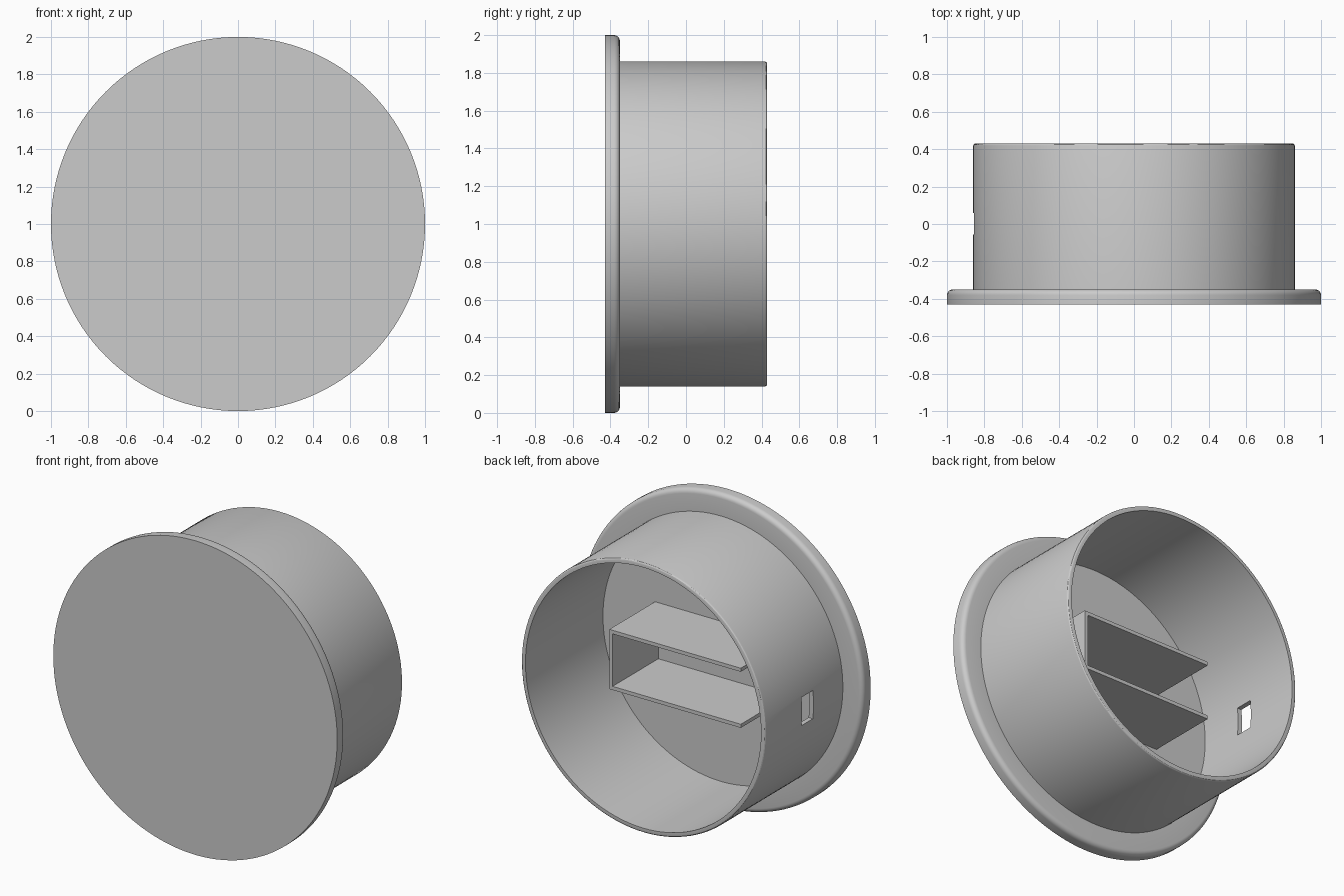
import bpy, bmesh, math
from mathutils import Matrix, Vector

if "Cube" in bpy.data.objects:
    bpy.data.objects.remove(bpy.data.objects["Cube"], do_unlink=True)

grey = bpy.data.materials.new("plain_grey")
grey.use_nodes = True
colour = (0.6, 0.6, 0.6, 1)
grey.diffuse_color = colour
grey.node_tree.nodes["Principled BSDF"].inputs["Base Color"].default_value = colour


def add_object(name, bm):
    bmesh.ops.recalc_face_normals(bm, faces=bm.faces)
    mesh = bpy.data.meshes.new(name)
    bm.to_mesh(mesh)
    bm.free()
    mesh.materials.append(grey)
    obj = bpy.data.objects.new(name, mesh)
    bpy.context.collection.objects.link(obj)
    return obj


def fillet(radius, y, size, steps=5):
    """Quarter-round corner at (radius, y), running from the side to the back."""
    angles = [math.pi / 2 * i / steps for i in range(steps + 1)]
    return [(radius - size + size * math.cos(a), y - size + size * math.sin(a))
            for a in angles]


def lathe(name, profile, sides=128):
    """Spin a (radius, y) profile about the y axis through the cap's centre."""
    bm = bmesh.new()
    verts = [bm.verts.new((r, y, 1)) for r, y in profile]
    edges = [bm.edges.new(pair) for pair in zip(verts, verts[1:])]
    bmesh.ops.spin(bm, geom=verts + edges, cent=(0, 0, 1), axis=(0, 1, 0),
                   angle=math.tau, steps=sides)
    bmesh.ops.remove_doubles(bm, verts=bm.verts, dist=0.0001)
    return add_object(name, bm)


def box(name, low, high):
    low, high = Vector(low), Vector(high)
    bm = bmesh.new()
    bmesh.ops.create_cube(bm, size=1, matrix=Matrix.Translation((low + high) / 2)
                          @ Matrix.Diagonal((*(high - low), 1)))
    return add_object(name, bm)


# Hollow cap: flat front disc, rounded flange, tube wall and inner floor
FRONT, FLOOR, BACK = -0.43, -0.35, 0.43
cap = lathe("cap_body", [(0, FRONT), (1, FRONT)] + fillet(1, FLOOR, 0.03)
            + [(0.86, FLOOR)] + fillet(0.86, BACK, 0.012, 3)
            + [(0.83, BACK), (0.83, FLOOR), (0, FLOOR)])

# Small rectangular slot through the side wall
cutter = box("slot_cutter", (-1, -0.055, 0.91), (-0.7, 0.06, 1.09))
cutter.hide_render = True
cut = cap.modifiers.new("slot", "BOOLEAN")
cut.operation = "DIFFERENCE"
cut.solver = "EXACT"
cut.object = cutter
bpy.context.view_layer.objects.active = cap
cap.select_set(True)
bpy.ops.object.modifier_apply(modifier=cut.name)
bpy.data.objects.remove(cutter, do_unlink=True)
bpy.ops.object.shade_smooth_by_angle(angle=math.radians(30))

# U-shaped bracket standing on the inner floor, open towards the slot
bm = bmesh.new()
half, rise, wall = 0.463, 0.19, 0.023
outline = [(-half, rise), (half, rise), (half, -rise), (-half, -rise),
           (-half, wall - rise), (half - wall, wall - rise),
           (half - wall, rise - wall), (-half, rise - wall)]
base = bm.faces.new([bm.verts.new((x, FLOOR, 1 + z)) for x, z in outline])
extruded = bmesh.ops.extrude_face_region(bm, geom=[base], use_keep_orig=True)
top = [v for v in extruded["geom"] if isinstance(v, bmesh.types.BMVert)]
bmesh.ops.translate(bm, verts=top, vec=(0, 0.46, 0))
add_object("inner_bracket", bm)
